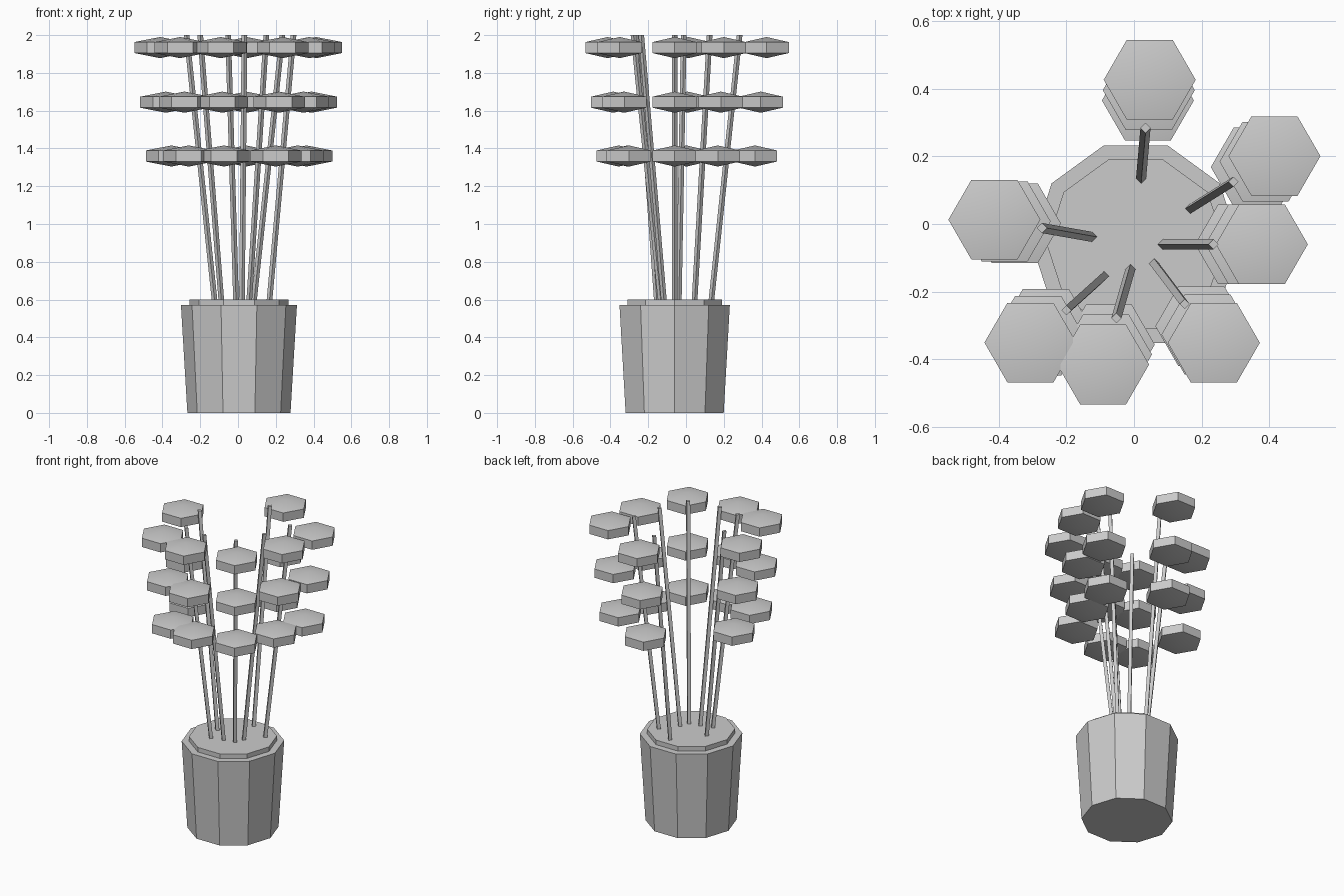
import bpy, bmesh
from math import sin, cos, tau, radians
from mathutils import Vector

cube = bpy.data.objects.get("Cube")
if cube:
    bpy.data.objects.remove(cube, do_unlink=True)

grey = bpy.data.materials.new("plain_grey")
grey.use_nodes = True
grey.diffuse_color = (0.6, 0.6, 0.6, 1)
grey.node_tree.nodes["Principled BSDF"].inputs["Base Color"].default_value = (0.6, 0.6, 0.6, 1)


def stack(name, sides, rings, smooth=False):
    """Skin a stack of (centre, radius) polygons; radius 0 makes a point."""
    bm = bmesh.new()
    loops = []
    for centre, radius in rings:
        count = sides if radius else 1
        loops.append([bm.verts.new(Vector(centre) + radius * Vector(
            (cos(tau * i / sides), sin(tau * i / sides), 0))) for i in range(count)])
    for low, high in zip(loops, loops[1:]):
        for i in range(sides):
            j = (i + 1) % sides
            corners = [low[i % len(low)], low[j % len(low)],
                       high[j % len(high)], high[i % len(high)]]
            bm.faces.new(list(dict.fromkeys(corners)))
    for loop in (loops[0], loops[-1]):
        if len(loop) > 1:
            bm.faces.new(loop)
    bmesh.ops.recalc_face_normals(bm, faces=bm.faces)
    mesh = bpy.data.meshes.new(name)
    bm.to_mesh(mesh)
    bm.free()
    mesh.materials.append(grey)
    obj = bpy.data.objects.new(name, mesh)
    bpy.context.collection.objects.link(obj)
    if smooth:
        bpy.ops.object.select_all(action='DESELECT')
        obj.select_set(True)
        bpy.context.view_layer.objects.active = obj
        bpy.ops.object.shade_smooth_by_angle(angle=radians(30))
    return obj


# Ten-sided tapered pot with a raised soil disc
POT_X, POT_Y = 0.005, -0.06
stack("pot", 10, [((POT_X, POT_Y, z), r) for z, r in
                  ((0, 0.273), (0.57, 0.307), (0.57, 0.263), (0.6, 0.263))])

# Stems lean outward: tip x, tip y, lean direction in degrees
STEMS = [(0.034, 0.284, 85), (0.294, 0.125, 32), (0.235, -0.06, 0),
         (0.15, -0.237, 307), (-0.052, -0.278, 254), (-0.2, -0.255, 222),
         (-0.272, -0.012, 170)]
LEAN = 0.107
LEAF_LEVELS = (1.36, 1.645, 1.934)

for n, (x, y, angle) in enumerate(STEMS, 1):
    out = Vector((cos(radians(angle)), sin(radians(angle)), 0))

    def along(z):
        return Vector((x, y, z)) - out * LEAN * (2 - z)

    stack(f"stem_{n}", 4, [(along(0.585), 0.015), (along(2), 0.015)])

    # Flattened six-sided leaves beside each stem
    for level, z in enumerate(LEAF_LEVELS, 1):
        centre = along(z) + out * 0.15
        stack(f"leaf_{n}_{level}", 6,
              [(centre + Vector((0, 0, dz)), r) for dz, r in
               ((-0.056, 0), (-0.029, 0.136), (0.029, 0.136), (0.056, 0))], smooth=True)
